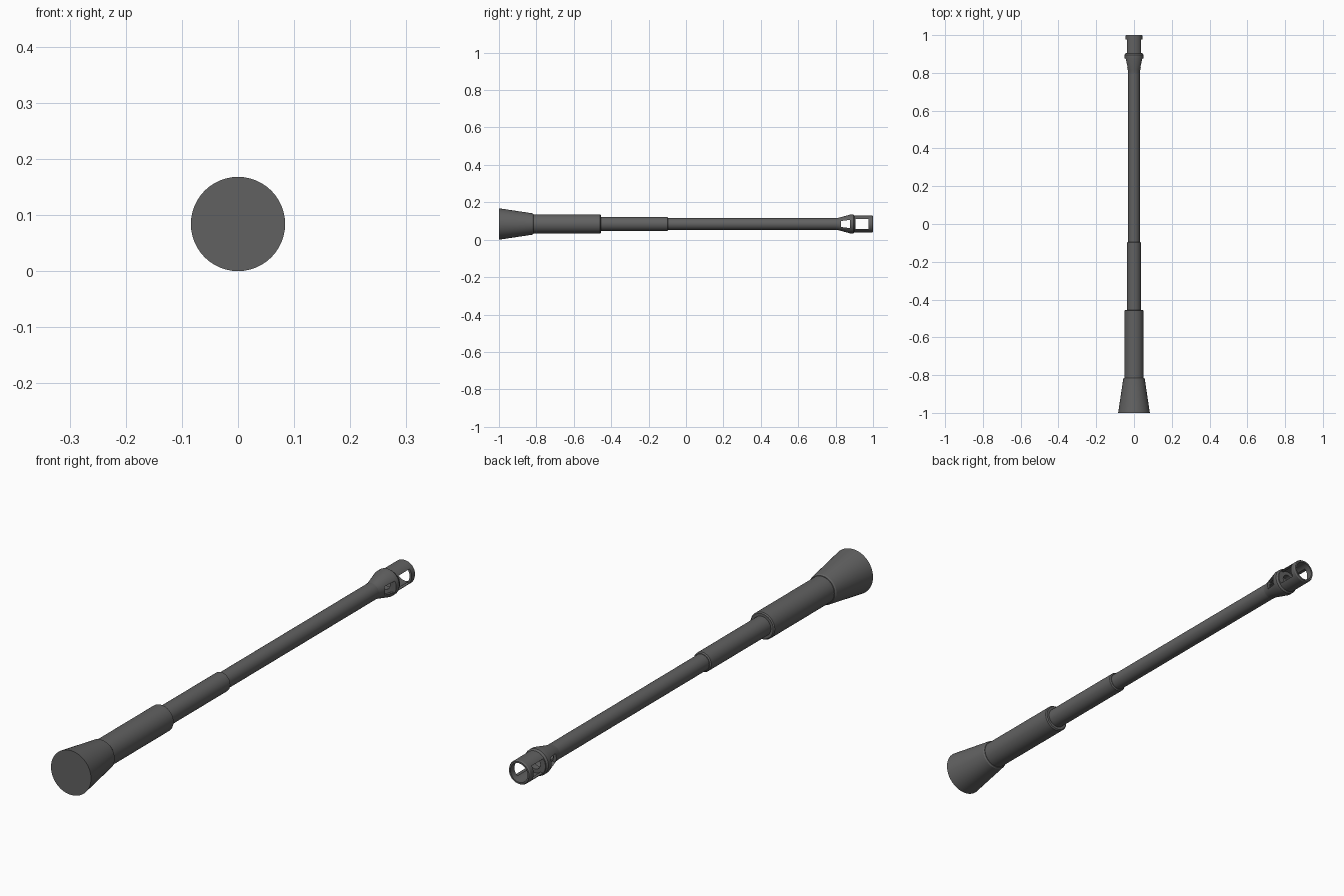
import bpy, bmesh, math

if "Cube" in bpy.data.objects:
    bpy.data.objects.remove(bpy.data.objects["Cube"], do_unlink=True)

AXIS_Z = 0.084
SEGMENTS = 48

steel = bpy.data.materials.new("dark_steel")
steel.use_nodes = True
colour = (0.12, 0.12, 0.12, 1)
steel.diffuse_color = colour
steel.node_tree.nodes["Principled BSDF"].inputs["Base Color"].default_value = colour


def finish(name, bm):
    bmesh.ops.recalc_face_normals(bm, faces=bm.faces)
    mesh = bpy.data.meshes.new(name)
    bm.to_mesh(mesh)
    bm.free()
    obj = bpy.data.objects.new(name, mesh)
    bpy.context.collection.objects.link(obj)
    mesh.materials.append(steel)
    return obj


def smooth(obj):
    bpy.ops.object.select_all(action="DESELECT")
    obj.select_set(True)
    bpy.context.view_layer.objects.active = obj
    bpy.ops.object.shade_smooth_by_angle(angle=math.radians(30))


def lathe(name, profile, closed=False):
    """Revolve (y, radius) points about the barrel axis."""
    bm = bmesh.new()
    rings = []
    for y, r in profile:
        ring = []
        for i in range(SEGMENTS):
            a = math.tau * i / SEGMENTS
            ring.append(bm.verts.new((r * math.cos(a), y, AXIS_Z + r * math.sin(a))))
        rings.append(ring)
    pairs = list(zip(rings, rings[1:]))
    if closed:
        pairs.append((rings[-1], rings[0]))
    else:
        bm.faces.new(rings[0])
        bm.faces.new(rings[-1])
    for a, b in pairs:
        for i in range(SEGMENTS):
            j = (i + 1) % SEGMENTS
            bm.faces.new((a[i], a[j], b[j], b[i]))
    return finish(name, bm)


def window_cutter(name, y0, y1, h0, h1):
    """Trapezoid prism running sideways through the muzzle."""
    bm = bmesh.new()
    outline = [(y0, -h0), (y1, -h1), (y1, h1), (y0, h0)]
    face = bm.faces.new([bm.verts.new((-0.1, y, AXIS_Z + z)) for y, z in outline])
    extruded = bmesh.ops.extrude_face_region(bm, geom=[face])
    verts = [v for v in extruded["geom"] if isinstance(v, bmesh.types.BMVert)]
    bmesh.ops.translate(bm, verts=verts, vec=(0.2, 0, 0))
    cutter = finish(name, bm)
    cutter.hide_render = True
    return cutter


def sleeve(name, y0, y1, r):
    c = 0.004
    return lathe(name, [(y0, r), (y1 - c, r), (y1, r - c)])


# Flared breech and stepped sleeves
parts = [
    lathe("breech_cone", [(-1, 0.084), (-0.82, 0.057), (-0.815, 0.053)]),
    sleeve("rear_sleeve", -0.83, -0.455, 0.051),
    sleeve("middle_sleeve", -0.47, -0.095, 0.037),
]

# Long tube with a bore in its far end
parts.append(lathe("barrel_tube", [(-0.11, 0.031), (0.825, 0.031), (0.825, 0.02), (0.6, 0.02)]))

# Hollow two-chamber muzzle brake
brake = lathe("muzzle_brake", [
    (0.80, 0.031), (0.815, 0.033), (0.877, 0.05), (0.895, 0.05), (0.902, 0.045),
    (0.995, 0.045), (1, 0.042), (1, 0.036), (0.904, 0.036), (0.904, 0.022),
    (0.879, 0.022), (0.877, 0.04), (0.826, 0.024), (0.80, 0.024)], closed=True)
parts.append(brake)

# Side windows through both chambers
cutters = [
    window_cutter("rear_window_cutter", 0.829, 0.876, 0.016, 0.022),
    window_cutter("front_window_cutter", 0.906, 0.976, 0.027, 0.027),
]
for cutter in cutters:
    mod = brake.modifiers.new("window", "BOOLEAN")
    mod.operation = "DIFFERENCE"
    mod.solver = "EXACT"
    mod.object = cutter
    bpy.context.view_layer.objects.active = brake
    bpy.ops.object.modifier_apply(modifier=mod.name)
    bpy.data.objects.remove(cutter, do_unlink=True)

for part in parts:
    smooth(part)
